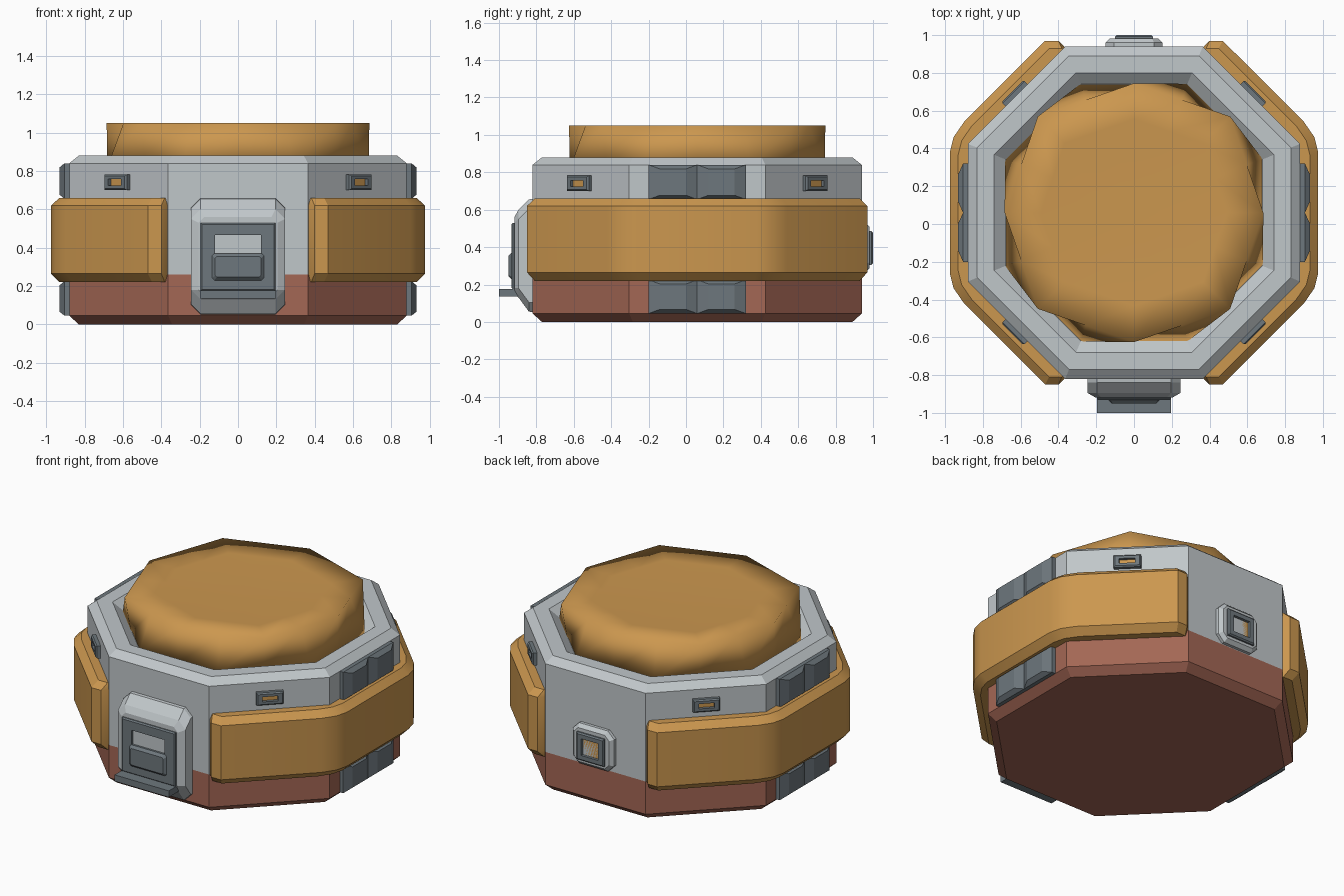
import bpy, bmesh, math
from mathutils import Vector

if "Cube" in bpy.data.objects:
    bpy.data.objects.remove(bpy.data.objects["Cube"])

CY = 0.06                      # centre of the octagon in y
T8 = math.tan(math.pi / 8)


def material(name, rgb):
    m = bpy.data.materials.new(name)
    m.diffuse_color = (*rgb, 1)
    m.use_nodes = True
    m.node_tree.nodes["Principled BSDF"].inputs["Base Color"].default_value = m.diffuse_color
    return m


GREY = material("light grey", (0.53, 0.57, 0.59))
BRICK = material("brick red", (0.37, 0.135, 0.09))
GOLD = material("ochre", (0.60, 0.31, 0.078))
SLATE = material("slate grey", (0.155, 0.185, 0.205))


def loft(name, rings, mats, rule=None, cap_mat=None, smooth=None):
    """Join equal-sized rings of points, cap both ends."""
    bm = bmesh.new()
    vs = [[bm.verts.new(p) for p in r] for r in rings]
    n = len(rings[0])
    for a, b in zip(vs, vs[1:]):
        for i in range(n):
            j = (i + 1) % n
            bm.faces.new((a[i], a[j], b[j], b[i]))
    bm.faces.new(vs[0][::-1])
    last = bm.faces.new(vs[-1])
    bmesh.ops.recalc_face_normals(bm, faces=bm.faces)
    if cap_mat is not None:
        last.material_index = cap_mat
    if rule:
        for f in bm.faces:
            f.material_index = rule(f.calc_center_median())
    me = bpy.data.meshes.new(name)
    bm.to_mesh(me)
    bm.free()
    for m in mats:
        me.materials.append(m)
    ob = bpy.data.objects.new(name, me)
    bpy.context.collection.objects.link(ob)
    if smooth:
        bpy.ops.object.select_all(action='DESELECT')
        ob.select_set(True)
        bpy.context.view_layer.objects.active = ob
        bpy.ops.object.shade_smooth_by_angle(angle=math.radians(smooth))
    return ob


def place(a, u, z, d):
    """Wall coordinates (sideways, up, outward) to world, for a wall at angle a."""
    a = math.radians(a)
    return Vector((math.cos(a) * d - math.sin(a) * u,
                   math.sin(a) * d + math.cos(a) * u + CY, z))


def octagon(ap, z):
    r = ap / math.cos(math.pi / 8)
    return [Vector((r * math.cos(t), r * math.sin(t) + CY, z))
            for t in (math.pi / 8 + k * math.pi / 4 for k in range(8))]


def outline(a, u, hw, z0, z1, ch, d):
    """Rectangle with cut corners on a wall."""
    pts = [(-hw + ch, z0), (hw - ch, z0), (hw, z0 + ch), (hw, z1 - ch),
           (hw - ch, z1), (-hw + ch, z1), (-hw, z1 - ch), (-hw, z0 + ch)]
    return [place(a, u + x, z, d) for x, z in pts]


def rect(a, hw, z0, z1, d):
    return [place(a, x, z, d) for x, z in ((-hw, z0), (hw, z0), (hw, z1), (-hw, z1))]


def block(name, mat, a, u, hw, z0, z1, ch, d0, d1, bev):
    return loft(name, [outline(a, u, hw, z0, z1, ch, d0),
                       outline(a, u, hw, z0, z1, ch, d1 - bev),
                       outline(a, u, hw - bev, z0 + bev, z1 - bev, ch * 0.7, d1)], [mat])


def window(name, a, outer, inner, d0, d1, depth):
    """Slate frame with a recessed ochre pane."""
    hw, z0, z1 = outer
    return loft(name, [rect(a, *outer, d0), rect(a, *outer, d1 - 0.008),
                       rect(a, hw - 0.008, z0 + 0.008, z1 - 0.008, d1),
                       rect(a, *inner, d1), rect(a, *inner, d1 - depth)],
                [SLATE, GOLD], cap_mat=1)


# Octagonal body, brick below and grey above
loft("body", [octagon(r, z) for r, z in ((0.83, 0), (0.88, 0.045), (0.88, 0.26), (0.88, 0.84),
                                         (0.83, 0.88), (0.74, 0.88), (0.68, 0.83))],
     [GREY, BRICK], rule=lambda c: 1 if c.z < 0.26 else 0)


# Smooth bulging top, turned against the body
def top_ring(s, z):
    c = [Vector(((0.72 if k % 2 else 0.685) * math.cos(k * math.pi / 4),
                 (0.72 if k % 2 else 0.685) * math.sin(k * math.pi / 4), 0)) for k in range(8)]
    out = []
    for k in range(8):
        out += [c[k], (c[k] + c[(k + 1) % 8]) / 2]
    return [Vector((p.x * s, p.y * s + CY, z)) for p in out]


base = octagon(0.682, 0.82)
base_ring = []
for k in range(8):
    base_ring += [(base[k - 1] + base[k]) / 2, base[k]]
loft("domed_top", [base_ring, top_ring(1, 1.05), top_ring(0.72, 1.045),
                   top_ring(0.35, 1.04), top_ring(0.04, 1.04)], [GOLD], smooth=130)

# Ochre bands around both sides
half = [(0.365, -0.875), (0.40, -0.91), (0.47, -0.91), (0.90, -0.48), (0.955, -0.40), (0.975, -0.32)]
path = half + [(x, -y) for x, y in reversed(half)]
section = [(0.85, 0.22), (0.955, 0.22), (1, 0.265), (1, 0.62), (0.955, 0.66), (0.85, 0.66)]
for side, sx in (("right", 1), ("left", -1)):
    loft(side + "_band", [[Vector((sx * x * s, y * s + CY, z)) for s, z in section]
                          for x, y in path], [GOLD], smooth=30)

# Slate pods above and below the bands
for a, side in ((0, "right"), (180, "left")):
    for u in (-0.13, 0.13):
        for z0, z1, lvl in ((0.045, 0.225, "lower"), (0.655, 0.84, "upper")):
            tag = "front" if (u < 0) == (a == 0) else "back"
            rings = []
            for hw, inset, d in ((0.13, 0, 0.86), (0.13, 0, 0.905), (0.07, 0.022, 0.932)):
                rings.append([place(a, u + x, z, d) for x, z in
                              ((-hw, z0 + inset), (hw, z0 + inset), (hw, z1 - inset), (-hw, z1 - inset))])
            loft(f"{side}_{tag}_{lvl}_pod", rings, [SLATE])

# Small windows on the slanted walls
for a in (45, 135, 225, 315):
    window(f"small_window_{a}", a, (0.082, 0.70, 0.782), (0.048, 0.725, 0.757), 0.87, 0.91, 0.02)

# Front doorway: housing, frame with window, panel and step
F = -90
dz = [(0.05, 0.66, 0.86, 0.06), (0.05, 0.66, 0.88, 0.06), (0.14, 0.57, 0.97, 0.03)]
prof = [outline(F, 0, 0.245, z0, z1, ch, d) for z0, z1, d, ch in
        ((0.05, 0.66, 0.86, 0.05), (0.055, 0.655, 0.90, 0.05), (0.13, 0.60, 0.955, 0.05))]
prof.append(outline(F, 0, 0.205, 0.15, 0.56, 0.03, 0.978))
loft("door_housing", prof, [GREY])
window("door_frame", F, (0.195, 0.175, 0.53), (0.12, 0.36, 0.465), 0.95, 0.993, 0.02)
block("door_panel", SLATE, F, 0, 0.135, 0.23, 0.37, 0.012, 0.98, 1.01, 0.016)
loft("door_step", [rect(F, 0.197, 0.135, 0.177, 0.93), rect(F, 0.197, 0.135, 0.177, 1.06)], [SLATE])

# Back hatch
block("hatch_housing", GREY, 90, 0, 0.15, 0.265, 0.53, 0.045, 0.86, 0.922, 0.022)
window("hatch_window", 90, (0.10, 0.305, 0.485), (0.062, 0.34, 0.45), 0.90, 0.94, 0.018)
